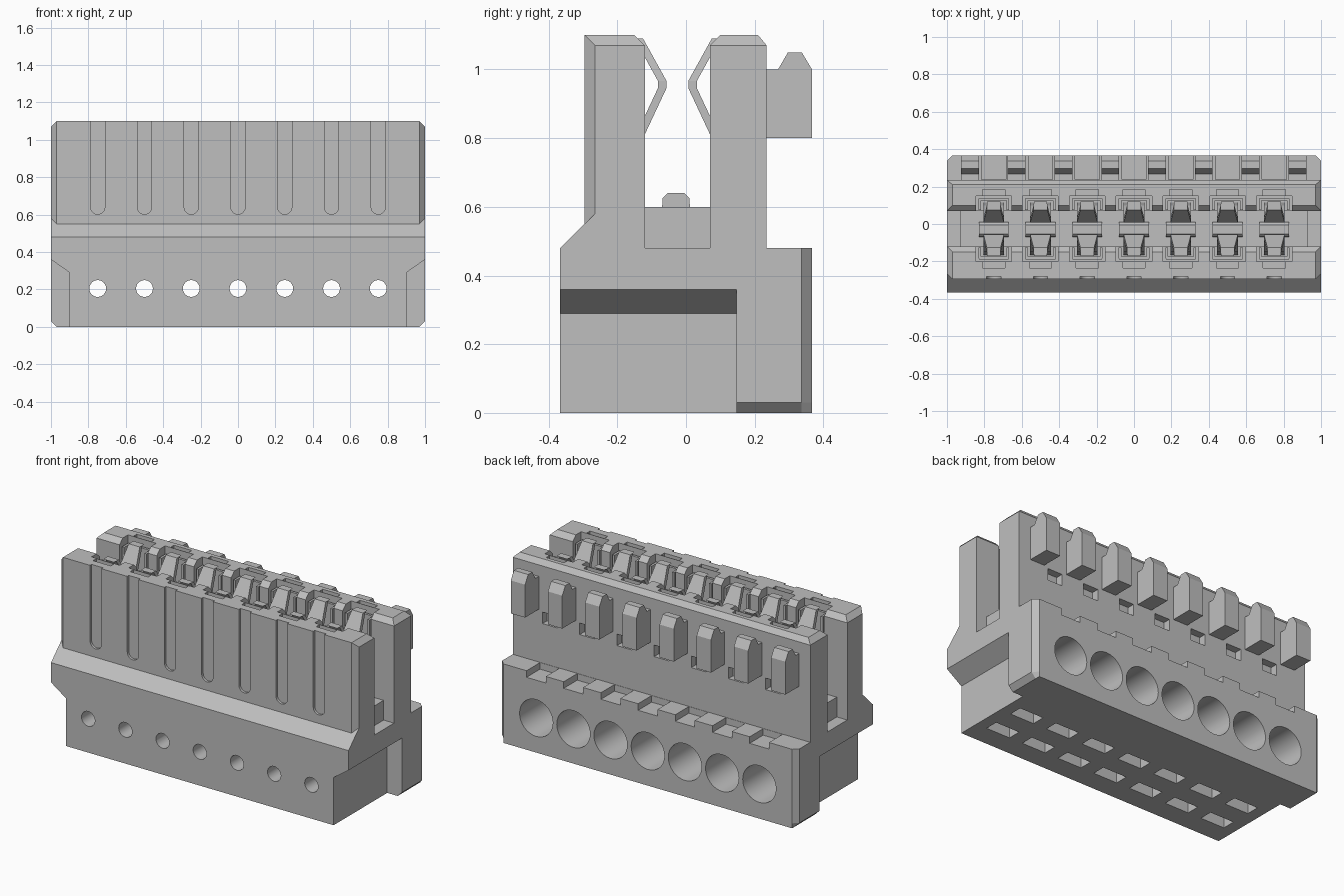
import bpy, bmesh, math
from mathutils import Vector

cube = bpy.data.objects.get("Cube")
if cube:
    bpy.data.objects.remove(cube, do_unlink=True)

grey = bpy.data.materials.new("plain_grey")
grey.use_nodes = True
COLOUR = (0.52, 0.52, 0.52, 1)
grey.diffuse_color = COLOUR
grey.node_tree.nodes["Principled BSDF"].inputs["Base Color"].default_value = COLOUR

PITCH = 0.25
WAYS = [PITCH * i for i in range(-3, 4)]


def add_object(name, bm):
    bmesh.ops.recalc_face_normals(bm, faces=bm.faces)
    mesh = bpy.data.meshes.new(name)
    bm.to_mesh(mesh)
    bm.free()
    mesh.materials.append(grey)
    ob = bpy.data.objects.new(name, mesh)
    bpy.context.collection.objects.link(ob)
    return ob


def prism(bm, rings):
    """Solid through a list of matching closed rings."""
    rows = [[bm.verts.new(p) for p in ring] for ring in rings]
    for a, b in zip(rows, rows[1:]):
        for i in range(len(a)):
            j = (i + 1) % len(a)
            bm.faces.new((a[i], a[j], b[j], b[i]))
    bm.faces.new(rows[0][::-1])
    bm.faces.new(rows[-1])


def along_x(bm, profile, x0, x1):
    prism(bm, [[(x, y, z) for y, z in profile] for x in (x0, x1)])


def along_y(bm, profile, y0, y1):
    prism(bm, [[(x, y, z) for x, z in profile] for y in (y0, y1)])


def box(bm, x0, x1, y0, y1, z0, z1):
    along_x(bm, [(y0, z0), (y1, z0), (y1, z1), (y0, z1)], x0, x1)


def rod(bm, x, z, radius, y0, y1, sides=32):
    ring = [(x + radius * math.cos(2 * math.pi * i / sides),
             z + radius * math.sin(2 * math.pi * i / sides)) for i in range(sides)]
    along_y(bm, ring, y0, y1)


def mirrored(half):
    return half + [(-x, z) for x, z in reversed(half)]


def combine(target, tool, operation):
    mod = target.modifiers.new(operation.lower(), 'BOOLEAN')
    mod.operation, mod.object, mod.solver = operation, tool, 'EXACT'
    graph = bpy.context.evaluated_depsgraph_get()
    mesh = bpy.data.meshes.new_from_object(target.evaluated_get(graph))
    target.modifiers.clear()
    target.data = mesh
    bpy.data.objects.remove(tool, do_unlink=True)


# Lower body: narrow front foot flaring out to full width
bm = bmesh.new()
along_y(bm, mirrored([(0.9, 0), (0.9, 0.29), (1, 0.36), (1, 0.48)]), -0.367, 0.147)
body = add_object("housing", bm)

# Rear of lower body with chamfered ends
bm = bmesh.new()
prism(bm, [[(x, y, z) for x, z in mirrored([(w - 0.03, 0), (w, 0.03), (w, 0.48)])]
           for y, w in ((0.147, 1), (0.337, 1))] +
      [[(x, 0.367, z) for x, z in mirrored([(0.97, 0), (0.97, 0.03), (0.97, 0.48)])]])
parts = [add_object("rear_base", bm)]

# Sloped shoulder under the front wall
bm = bmesh.new()
along_x(bm, [(-0.367, 0.48), (-0.265, 0.58), (-0.12, 0.58), (-0.12, 0.48)], -1, 1)
parts.append(add_object("shoulder", bm))


# Two upright walls with chamfered ends
def wall(name, end, middle):
    bm = bmesh.new()
    for side in (-1, 1):
        for x, section in ((1, end), (0.97, middle)):
            for y, z in section:
                bm.verts.new((side * x, y, z))
    hull = bmesh.ops.convex_hull(bm, input=bm.verts)
    bmesh.ops.delete(bm, geom=list({v for v in hull["geom_interior"]}), context='VERTS')
    bmesh.ops.dissolve_limit(bm, angle_limit=0.01, verts=bm.verts, edges=bm.edges)
    return add_object(name, bm)


parts.append(wall("front_wall",
                  [(-0.265, 0.48), (-0.12, 0.48), (-0.12, 1.07), (-0.265, 1.07)],
                  [(-0.295, 0.48), (-0.12, 0.48), (-0.12, 1.07), (-0.15, 1.1), (-0.295, 1.1)]))
parts.append(wall("rear_wall",
                  [(0.07, 0.48), (0.235, 0.48), (0.235, 1.07), (0.07, 1.07)],
                  [(0.07, 0.48), (0.235, 0.48), (0.235, 1.07), (0.21, 1.1),
                   (0.1, 1.1), (0.07, 1.07)]))

# Channel floor between the walls
bm = bmesh.new()
box(bm, -0.93, 0.93, -0.12, 0.07, 0.48, 0.6)
parts.append(add_object("channel_floor", bm))
for part in parts:
    combine(body, part, 'UNION')

# Wire bores, bottom slots, top pockets, wall windows and ledge notches
bm = bmesh.new()
for x in WAYS:
    rod(bm, x, 0.21, 0.112, -0.1, 0.5)
    for y in (-0.2, 0.0):
        box(bm, x - 0.08, x + 0.08, y - 0.04, y + 0.04, -0.1, 0.08)
    for y0, y1 in ((-0.2, -0.1), (0.05, 0.15)):
        box(bm, x - 0.095, x + 0.095, y0, y1, 0.62, 1.2)
    for y0, y1 in ((-0.235, -0.203), (0.153, 0.185)):
        box(bm, x - 0.06, x + 0.06, y0, y1, 1.05, 1.2)
    box(bm, x - 0.05, x + 0.05, 0.19, 0.3, 0.72, 0.79)
    box(bm, x - 0.065, x + 0.065, 0.237, 0.4, 0.44, 0.6)
combine(body, add_object("openings_cutter", bm), 'DIFFERENCE')

# Front test holes and round-ended grooves
bm = bmesh.new()
for x in WAYS:
    rod(bm, x, 0.205, 0.045, -0.5, -0.05, 24)
    arc = [(x + 0.038 * math.cos(math.pi * (1 + i / 12)),
            0.64 + 0.038 * math.sin(math.pi * (1 + i / 12))) for i in range(13)]
    along_y(bm, arc + [(x + 0.038, 1.2), (x - 0.038, 1.2)], -0.4, -0.28)
combine(body, add_object("front_cutter", bm), 'DIFFERENCE')

# Coding tabs along the back
bm = bmesh.new()
for i in range(8):
    x = -0.877 + PITCH * i
    along_x(bm, [(0.23, 0.8), (0.367, 0.8), (0.367, 1), (0.337, 1.05), (0.297, 1.05),
                 (0.268, 1), (0.23, 1)], x - 0.048, x + 0.048)
add_object("rear_tabs", bm)

# Spring contacts: facing bent strips that narrow toward the top
bm = bmesh.new()
MIDDLE = -0.025
PATH = [(0.12, 1.09), (0.1, 1.09), (0.032, 0.967), (0.032, 0.945), (0.1, 0.8), (0.115, 0.64)]
WIDTH = [0.035, 0.037, 0.055, 0.055, 0.055, 0.055]
for x in WAYS:
    for side in (-1, 1):
        rings = []
        for (d, z), w in zip(PATH, WIDTH):
            inner, outer = MIDDLE + side * d, MIDDLE + side * (d + 0.025)
            rings.append([(x - w, inner, z), (x + w, inner, z),
                          (x + w, outer, z), (x - w, outer, z)])
        prism(bm, rings)
add_object("contact_springs", bm)

# Contact cages: back plate and side plates inside each pocket
bm = bmesh.new()
for x in WAYS:
    for side in (-1, 1):
        ys = sorted((MIDDLE + side * 0.1, MIDDLE + side * 0.16))
        back = sorted((MIDDLE + side * 0.15, MIDDLE + side * 0.165))
        box(bm, x - 0.08, x + 0.08, *back, 0.62, 1.06)
        for s in (-1, 1):
            xs = sorted((x + s * 0.068, x + s * 0.082))
            box(bm, *xs, *ys, 0.62, 1.06)
add_object("contact_cages", bm)

# Rounded contact bridges on the channel floor
bm = bmesh.new()
for x in WAYS:
    along_x(bm, [(-0.07, 0.59), (0.012, 0.59), (0.01, 0.625), (-0.005, 0.64),
                 (-0.053, 0.64), (-0.068, 0.625)], x - 0.08, x + 0.08)
add_object("contact_bridges", bm)

# Smooth the bores while keeping edges sharp
bpy.ops.object.select_all(action='DESELECT')
body.select_set(True)
bpy.context.view_layer.objects.active = body
bpy.ops.object.shade_smooth_by_angle(angle=math.radians(25))
